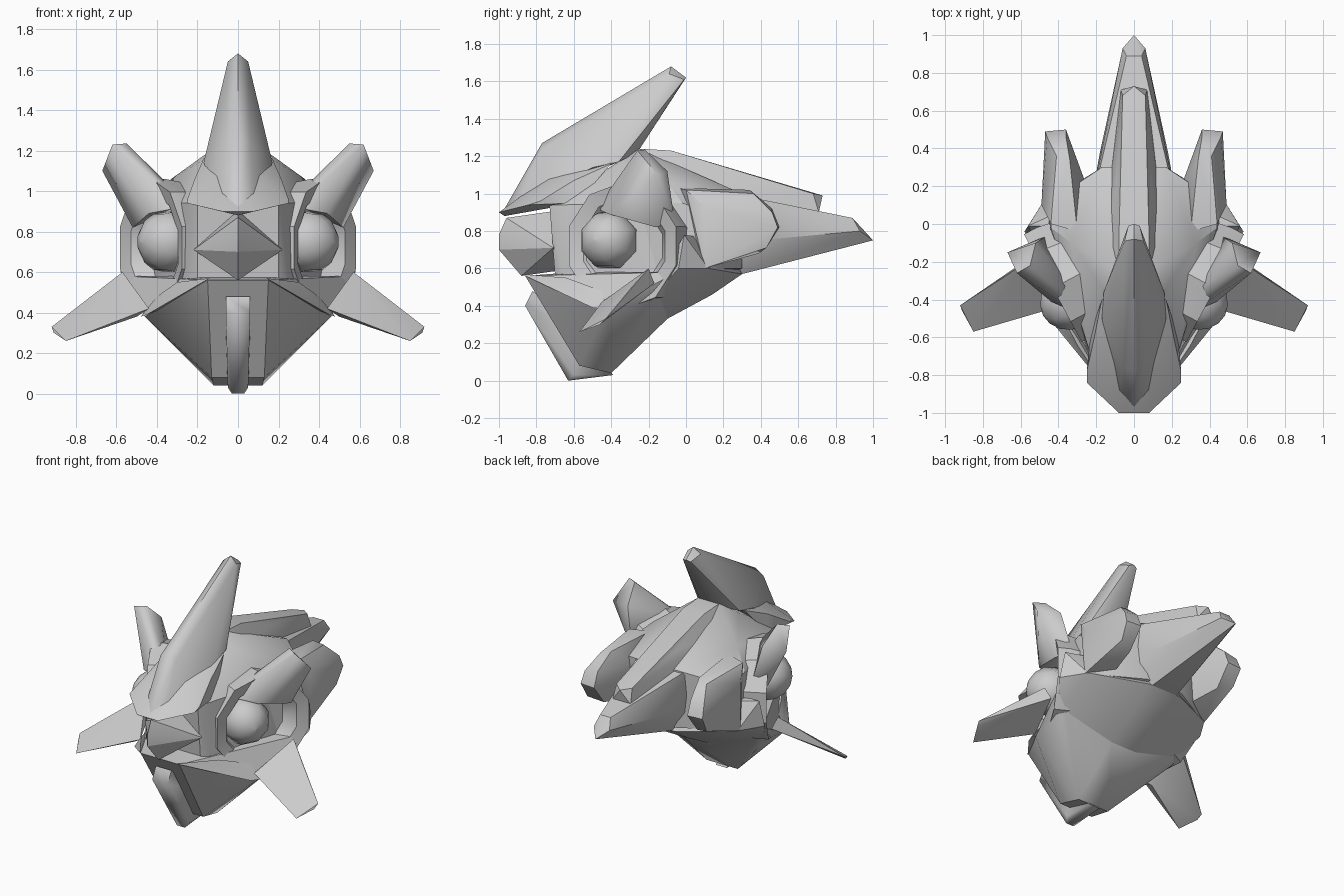
import bpy
import bmesh
import math
from mathutils import Vector

default_cube = bpy.data.objects.get("Cube")
if default_cube:
    bpy.data.objects.remove(default_cube, do_unlink=True)

# Single flat colour
grey = bpy.data.materials.new("plain grey")
grey.use_nodes = True
grey.diffuse_color = (0.6, 0.6, 0.6, 1)
grey.node_tree.nodes["Principled BSDF"].inputs["Base Color"].default_value = grey.diffuse_color


def finish(name, bm, angle):
    """Turn a bmesh into a shaded object."""
    bmesh.ops.recalc_face_normals(bm, faces=bm.faces[:])
    mesh = bpy.data.meshes.new(name)
    bm.to_mesh(mesh)
    bm.free()
    mesh.materials.append(grey)
    part = bpy.data.objects.new(name, mesh)
    bpy.context.collection.objects.link(part)
    bpy.ops.object.select_all(action='DESELECT')
    part.select_set(True)
    bpy.context.view_layer.objects.active = part
    bpy.ops.object.shade_smooth_by_angle(angle=math.radians(angle))


def faceted(name, points, angle):
    """Convex faceted block around the given corners."""
    bm = bmesh.new()
    for corner in sorted(set(points)):
        bm.verts.new(corner)
    hull = bmesh.ops.convex_hull(bm, input=bm.verts[:])
    loose = {v for v in hull["geom_interior"] + hull["geom_unused"]
             if isinstance(v, bmesh.types.BMVert)}
    bmesh.ops.delete(bm, geom=list(loose), context='VERTS')
    bmesh.ops.dissolve_limit(bm, angle_limit=math.radians(2),
                             verts=bm.verts[:], edges=bm.edges[:])
    finish(name, bm, angle)


def centre_part(name, points, angle=30):
    """Block that is symmetric across the middle; half the corners are given."""
    faceted(name, points + [(-x, y, z) for x, y, z in points], angle)


def side_parts(name, points, angle=30):
    """A left block and its mirrored right twin."""
    for side, sign in (("left", 1), ("right", -1)):
        faceted(side + "_" + name, [(sign * x, y, z) for x, y, z in points], angle)


def turned(name, centre, axis, profile, sides, angle):
    """Revolve (radius, height) pairs around a tilted axis."""
    axis = Vector(axis).normalized()
    up = Vector((0, 0, 1))
    across = axis.cross(up).normalized()
    bm = bmesh.new()
    rings = []
    for radius, height in profile:
        ring = []
        for i in range(sides):
            turn = math.tau * (i + 0.5) / sides
            offset = across * math.cos(turn) + up * math.sin(turn)
            ring.append(bm.verts.new(Vector(centre) + axis * height + offset * radius))
        rings.append(ring)
    for low, high in zip(rings, rings[1:]):
        for i in range(sides):
            j = (i + 1) % sides
            bm.faces.new((low[i], low[j], high[j], high[i]))
    bm.faces.new(rings[0])
    bm.faces.new(rings[-1])
    finish(name, bm, angle)


# Skull core
centre_part("skull", [
    (0.2, -0.7, 0.56), (0.25, -0.66, 0.57), (0.24, -0.66, 0.94), (0.2, -0.73, 0.94),
    (0.16, -0.35, 1.16), (0.08, -0.25, 1.24), (0.33, -0.1, 1.06), (0.27, -0.45, 0.98),
    (0.46, -0.02, 0.58), (0.44, -0.02, 0.95), (0.34, -0.3, 0.42),
    (0.44, 0.12, 0.9), (0.46, 0.12, 0.6), (0.17, 0.3, 1.0), (0.14, 0.3, 0.6),
])

# Lower jaw
centre_part("jaw", [
    (0.15, -0.86, 0.56), (0.46, -0.42, 0.38), (0.13, -0.57, 0.08), (0.12, -0.4, 0.04),
    (0.48, -0.2, 0.42), (0.1, -0.1, 0.33), (0.56, -0.05, 0.58), (0.22, -0.6, 0.58),
], 40)

# Throat between the jaw and the horn
centre_part("throat", [
    (0.1, -0.12, 0.32), (0.11, 0.14, 0.46), (0.13, 0.3, 0.57), (0.58, -0.04, 0.6),
    (0.48, 0.12, 0.6), (0.47, -0.2, 0.42), (0.1, 0.2, 0.75), (0.56, -0.01, 0.78),
], 40)

# Chin strip
centre_part("chin", [
    (0.06, -0.82, 0.48), (0.06, -0.86, 0.4), (0.03, -0.63, 0), (0.05, -0.6, 0.03),
    (0.04, -0.39, 0.03), (0.06, -0.55, 0.25),
], 80)

# Lip plates above the jaw
side_parts("lip", [
    (0.14, -0.88, 0.57), (0.3, -0.64, 0.55), (0.4, -0.45, 0.48), (0.48, -0.42, 0.38),
    (0.45, -0.5, 0.39), (0.3, -0.5, 0.45),
])

# Pointed nose
centre_part("nose", [
    (0, -0.96, 0.87), (0, -1, 0.78), (0, -1, 0.7), (0, -0.88, 0.56),
    (0.22, -0.71, 0.71), (0, -0.6, 0.6), (0, -0.68, 0.91),
], 20)

# Brow plate beneath the crest
centre_part("brow", [
    (0.08, -1, 0.9), (0, -0.97, 0.88), (0.25, -0.84, 0.94), (0.25, -0.78, 0.96),
    (0.23, -0.58, 0.95), (0.21, -0.6, 1.07), (0.17, -0.4, 1.16), (0.1, -0.85, 1.0),
    (0.06, -0.45, 1.22), (0.06, -0.7, 1.12),
])

# Tall swept crest
centre_part("crest", [
    (0, -0.97, 0.92), (0.08, -0.9, 0.94), (0.06, -0.77, 1.23), (0, -0.77, 1.27),
    (0.17, -0.5, 1.14), (0.16, -0.36, 1.17), (0.07, -0.26, 1.22),
    (0, -0.08, 1.68), (0.05, -0.09, 1.64), (0.03, -0.01, 1.61), (0, 0, 1.62),
], 40)

# Long rear horn and the ridge lying on it
centre_part("rear_horn", [
    (0, 1, 0.75), (0.06, 0.93, 0.8), (0.04, 0.89, 0.87), (0.16, 0.38, 0.96),
    (0.18, 0.38, 0.75), (0.1, 0.3, 0.57), (0.25, 0, 1.05), (0.2, 0, 0.6),
])
centre_part("rear_ridge", [
    (0.08, -0.25, 1.24), (0.08, -0.08, 1.23), (0.09, 0.26, 1.1), (0.06, 0.68, 1.0),
    (0, 0.73, 0.99), (0.07, 0.71, 0.9), (0.13, 0.2, 1.0), (0.16, -0.2, 1.1),
])

# Rear pods beside the horn
side_parts("rear_pod", [
    (0.3, -0.04, 1.03), (0.44, 0, 1.02), (0.34, 0.34, 1.02), (0.41, 0.36, 1.0),
    (0.36, 0.46, 0.92), (0.46, 0.46, 0.9), (0.47, 0.49, 0.82), (0.36, 0.5, 0.82),
    (0.46, 0.43, 0.71), (0.36, 0.39, 0.68), (0.27, 0, 0.62), (0.49, 0.1, 0.6),
    (0.49, 0.1, 0.93), (0.25, 0.2, 0.9),
], 40)

# Upswept ear fins
side_parts("ear_fin", [
    (0.55, -0.22, 1.235), (0.62, -0.26, 1.23), (0.67, -0.15, 1.1), (0.52, -0.1, 1.12),
    (0.44, -0.41, 0.89), (0.28, -0.48, 0.92), (0.52, -0.16, 0.82), (0.46, -0.06, 0.85),
    (0.31, -0.36, 1.0),
], 60)

# Drooping cheek fins
side_parts("cheek_fin", [
    (0.92, -0.43, 0.33), (0.85, -0.57, 0.26), (0.91, -0.46, 0.3), (0.57, -0.2, 0.6),
    (0.7, -0.29, 0.5), (0.44, -0.45, 0.42), (0.5, -0.42, 0.38), (0.68, -0.48, 0.33),
    (0.54, -0.17, 0.52),
], 40)

# Eye sockets and eyes
socket = [(0.3, -0.3), (0.34, -0.08), (0.34, 0), (0.26, -0.02), (0.2, -0.1)]
ball = [(0.16 * math.sin(math.pi * k / 8 + 0.01), -0.16 * math.cos(math.pi * k / 8 + 0.01))
        for k in range(8)] + [(0.002, 0.16)]
for side, sign in (("left", 1), ("right", -1)):
    facing = (sign * 0.88, -0.47, 0)
    turned(side + "_eye_socket", (sign * 0.43, -0.34, 0.72), facing, socket, 10, 35)
    turned(side + "_eye", (sign * 0.34, -0.41, 0.75), facing, ball, 8, 60)
